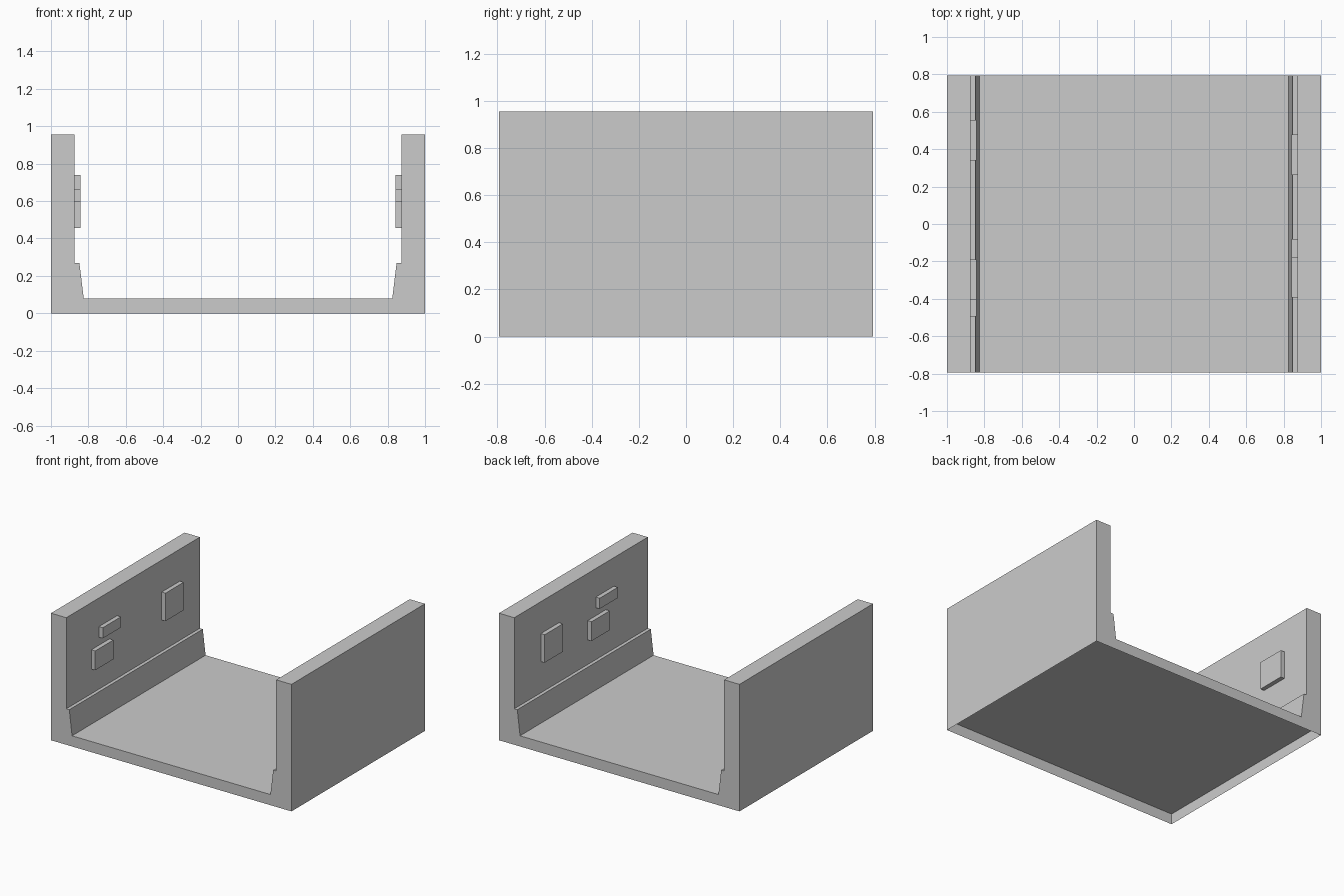
import bpy, bmesh

if "Cube" in bpy.data.objects:
    bpy.data.objects.remove(bpy.data.objects["Cube"])

HALF_Y, FLOOR_Z, TOP_Z = 0.793, 0.08, 0.955


def add_object(name, bm):
    mesh = bpy.data.meshes.new(name)
    bm.to_mesh(mesh)
    bm.free()
    obj = bpy.data.objects.new(name, mesh)
    bpy.context.collection.objects.link(obj)
    return obj


def box(name, x0, x1, y0, y1, z0, z1):
    bm = bmesh.new()
    bmesh.ops.create_cube(bm, size=1)
    for v in bm.verts:
        v.co.x = (x0 + x1) / 2 + v.co.x * (x1 - x0)
        v.co.y = (y0 + y1) / 2 + v.co.y * (y1 - y0)
        v.co.z = (z0 + z1) / 2 + v.co.z * (z1 - z0)
    return add_object(name, bm)


# Channel walls and skirt: mirrored U profile swept front to back
half = [(1, 0), (1, TOP_Z), (0.873, TOP_Z), (0.873, 0.27), (0.848, 0.27), (0.825, FLOOR_Z)]
profile = half + [(-x, z) for x, z in reversed(half)]
bm = bmesh.new()
front = bm.faces.new([bm.verts.new((x, -HALF_Y, z)) for x, z in profile])
swept = bmesh.ops.extrude_face_region(bm, geom=[front], use_keep_orig=True)
bmesh.ops.translate(bm, vec=(0, 2 * HALF_Y, 0),
                    verts=[v for v in swept["geom"] if isinstance(v, bmesh.types.BMVert)])
bmesh.ops.recalc_face_normals(bm, faces=bm.faces)
# The underside is open, and the floor is one sheet added below
flat = [f for f in bm.faces if abs(f.normal.z) > 0.99
        and abs(f.calc_center_median().x) < 0.01]
bmesh.ops.delete(bm, geom=flat, context="FACES_ONLY")
add_object("side_walls", bm)

# Floor sheet, also the ceiling of the hollow underneath
bm = bmesh.new()
bm.faces.new([bm.verts.new((x, y, FLOOR_Z)) for x, y in
              [(-1, -HALF_Y), (1, -HALF_Y), (1, HALF_Y), (-1, HALF_Y)]])
add_object("floor", bm)

# Raised wall panels: y start, z bottom, z top for each side
panels = {
    "left": (-1, [("tall", 0.34, 0.505, 0.715), ("square", -0.495, 0.455, 0.6),
                  ("slim", -0.405, 0.66, 0.74)]),
    "right": (1, [("tall", 0.262, 0.505, 0.715), ("square", -0.295, 0.455, 0.6),
                  ("slim", -0.392, 0.66, 0.74)]),
}
for side, (s, items) in panels.items():
    for kind, y, z0, z1 in items:
        x0, x1 = sorted((s * 0.841, s * 0.873))
        box(f"{side}_{kind}_panel", x0, x1, y, y + 0.216, z0, z1)
